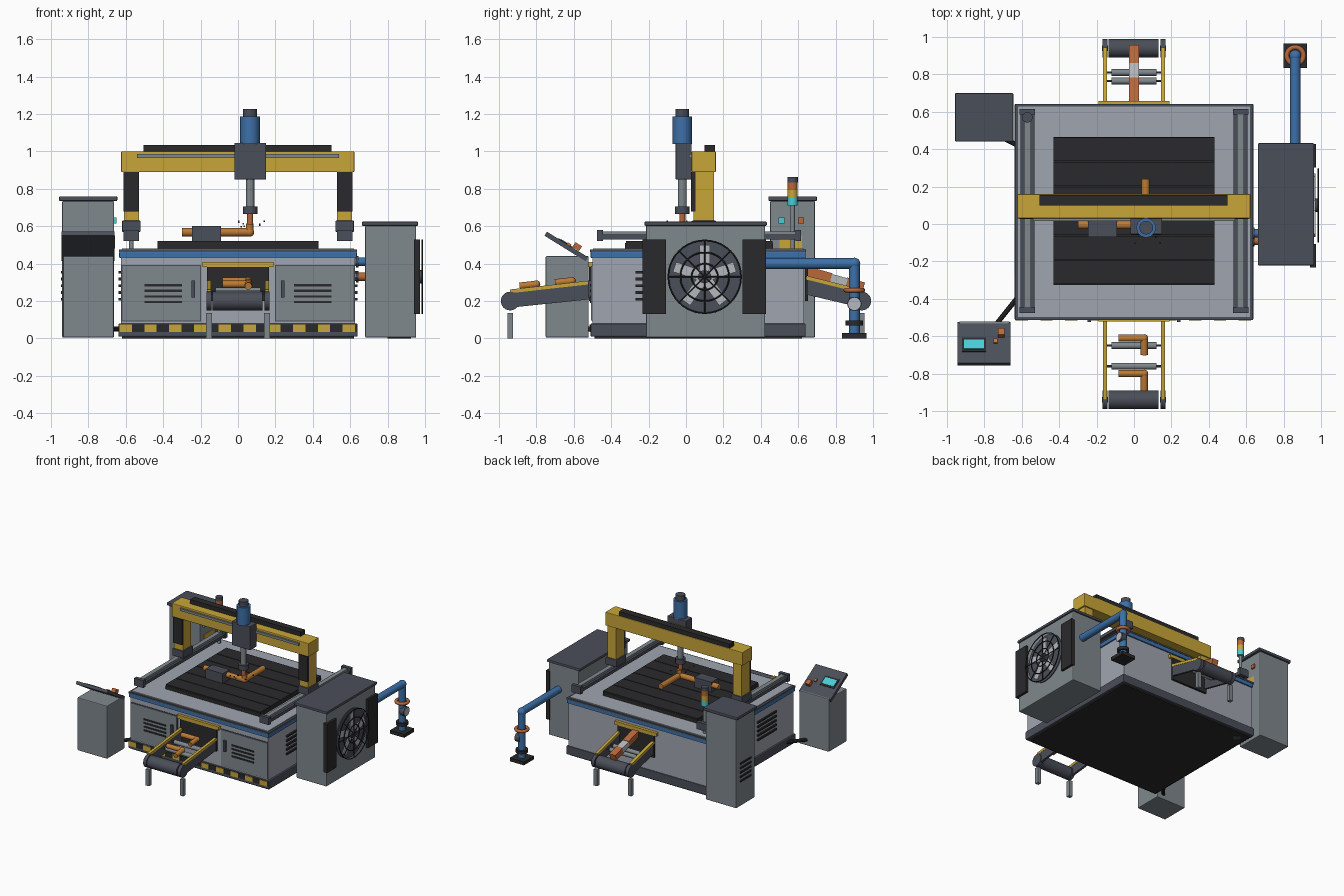
import bpy, math, random
from mathutils import Vector

cube = bpy.data.objects.get("Cube")
if cube:
    bpy.data.objects.remove(cube, do_unlink=True)


def material(name, code):
    srgb = [int(code[i:i + 2], 16) / 255 for i in (0, 2, 4)]
    colour = [c / 12.92 if c < .04 else ((c + .055) / 1.055) ** 2.4 for c in srgb] + [1]
    mat = bpy.data.materials.new(name)
    mat.use_nodes = True
    mat.diffuse_color = colour
    mat.node_tree.nodes["Principled BSDF"].inputs["Base Color"].default_value = colour
    return mat


light = material("light grey", "A0A5AF")
grey = material("mid grey", "80888D")
dark = material("dark grey", "4A4E58")
black = material("black", "2A2A2C")
yellow = material("safety yellow", "C9A638")
blue = material("blue", "3D70A8")
copper = material("copper", "BC7A34")
rust = material("red copper", "B8683A")
cyan = material("cyan", "4ACBD6")
silver = material("silver", "B4B8BE")


def finish(name, mat, bevel=0):
    obj = bpy.context.object
    obj.name = name
    obj.data.materials.append(mat)
    if bevel:
        bpy.ops.object.transform_apply(location=False, rotation=False, scale=True)
        mod = obj.modifiers.new("soft edge", "BEVEL")
        mod.width, mod.segments = bevel, 2
    return obj


def box(name, mat, x0, x1, y0, y1, z0, z1, bevel=0):
    bpy.ops.mesh.primitive_cube_add(size=1, location=((x0 + x1) / 2, (y0 + y1) / 2, (z0 + z1) / 2))
    bpy.context.object.scale = (x1 - x0, y1 - y0, z1 - z0)
    return finish(name, mat, bevel)


def bar(name, mat, start, end, width, thick):
    """Box running between two points."""
    a, b = Vector(start), Vector(end)
    bpy.ops.mesh.primitive_cube_add(size=1, location=(a + b) / 2)
    obj = bpy.context.object
    obj.rotation_euler = (b - a).to_track_quat("Y", "Z").to_euler()
    obj.scale = (width, (b - a).length, thick)
    return finish(name, mat)


def rod(name, mat, start, end, radius, sides=24):
    """Cylinder running between two points."""
    a, b = Vector(start), Vector(end)
    bpy.ops.mesh.primitive_cylinder_add(vertices=sides, radius=radius, depth=(b - a).length, location=(a + b) / 2)
    bpy.context.object.rotation_euler = (b - a).to_track_quat("Z", "Y").to_euler()
    obj = finish(name, mat)
    bpy.ops.object.shade_smooth_by_angle()
    return obj


def ball(name, mat, centre, radius):
    bpy.ops.mesh.primitive_uv_sphere_add(segments=20, ring_count=12, radius=radius, location=centre)
    bpy.ops.object.shade_smooth()
    return finish(name, mat)


def ring(name, mat, centre, radius, tube, turn=0):
    bpy.ops.mesh.primitive_torus_add(location=centre, rotation=(0, turn, 0), major_radius=radius,
                                     minor_radius=tube, major_segments=40, minor_segments=8)
    bpy.ops.object.shade_smooth()
    return finish(name, mat)


def elbow_pipe(name, mat, start, corner, end, radius):
    rod(name + "_run", mat, start, corner, radius)
    rod(name + "_branch", mat, corner, end, radius)
    ball(name + "_elbow", mat, corner, radius * 1.1)


# Machine body with skirt, coloured band and table top
box("underside", black, -.62, .62, -.49, .62, 0, .02)
box("base_skirt", dark, -.64, .64, -.51, .64, .01, .08, .006)
box("body", light, -.625, .625, -.5, .63, .08, .43)
box("blue_band", blue, -.635, .635, -.51, .64, .43, .465, .005)
box("top_rim", dark, -.637, .637, -.512, .642, .462, .475)
box("table_top", light, -.62, .62, -.497, .627, .47, .482)
box("hazard_band", black, -.635, .635, -.514, -.5, .035, .075)
for i in range(10):
    x = -.6 + i * .1325
    box("hazard_stripe", yellow, x - .033, x + .033, -.517, -.5, .035, .075)
for x in (-.55, .55):
    for y in (-.42, .55):
        rod("foot", dark, (x, y, 0), (x, y, .03), .03)

# Slatted bed
box("bed", black, -.43, .43, -.325, .465, .48, .51)
for i in range(6):
    y = -.325 + i * .79 / 6
    box("bed_slat", black, -.43, .43, y + .003, y + .129, .505, .52)

# Front doors with louvres and handles; side louvres
for s in (-1, 1):
    box("door_frame", dark, s * .41 - .213, s * .41 + .213, -.503, -.49, .09, .392)
    box("door", grey, s * .41 - .208, s * .41 + .208, -.508, -.49, .095, .387)
    box("door_handle", dark, s * .24 - .009, s * .24 + .009, -.525, -.5, .22, .31)
    for i in range(4):
        z = .195 + i * .03
        box("door_louvre", black, s * .4 - .1, s * .4 + .1, -.514, -.5, z - .006, z + .006)
    for i in range(5):
        z = .21 + i * .036
        box("side_louvre", black, s * .63 - .008, s * .63 + .008, -.27, -.03, z - .007, z + .007)

# Linear rails, gantry columns and feet
for s in (-1, 1):
    x = s * .57
    box("rail_bed", dark, x - .037, x + .037, -.46, .6, .53, .555)
    box("rail_guide", grey, x - .018, x + .018, -.46, .6, .55, .573)
    for y in (-.46, .6):
        box("rail_end", dark, x - .042, x + .042, y - .015, y + .015, .52, .58)
    box("gantry_foot", dark, x - .05, x + .05, .03, .16, .57, .63, .005)
    box("gantry_column", yellow, x - .04, x + .04, .04, .15, .63, .9)
    box("column_cover", black, x - .041, x + .041, .028, .05, .68, .89)
box("gantry_beam", yellow, -.625, .622, .03, .16, .89, 1, .004)
box("cable_chain", black, -.505, .5, .1, .155, 1, 1.035)
box("beam_guide", grey, -.54, .54, .015, .03, .965, .985)

# Tool head
box("tool_slide", dark, -.02, .15, -.055, .03, .85, 1.045, .004)
sx, sy = .065, -.02
for name, mat, low, high, radius in (
        ("motor_cap", dark, 1.18, 1.227, .037), ("motor", blue, 1.04, 1.187, .053),
        ("spindle", grey, .69, .86, .023), ("chuck", dark, .665, .705, .039),
        ("nozzle", rust, .61, .67, .016)):
    rod(name, mat, (sx, sy, low), (sx, sy, high), radius, 12)

# Workpiece held by a clamp, with chips
elbow_pipe("workpiece", copper, (-.3, -.005, .568), (.062, -.005, .568), (.062, .24, .568), .022)
rod("workpiece_stub", copper, (.062, -.005, .568), (.062, -.005, .615), .02)
box("clamp", dark, -.245, -.09, -.07, .02, .52, .6)
random.seed(4)
for i in range(8):
    x, y, z = sx + random.uniform(-.08, .08), sy + random.uniform(-.09, .09), random.uniform(.59, .64)
    box("chip", random.choice((rust, black)), x, x + .008, y, y + .008, z, z + .008)

# Conveyors at front and back
for s, y_in, z_in in ((-1, -.51, .25), (1, .645, .275)):
    y_out = s * .94
    box("conveyor_mouth", black, -.165, .165, y_in - .008, y_in + .008, .2, .385)
    box("mouth_hood", yellow, -.19, .19, y_in - .012, y_in + .012, .382, .41)
    rod("end_drum", dark, (-.135, y_out, .2), (.132, y_out, .2), .05)
    for x in (-.155, .155):
        bar("conveyor_side", dark, (x, y_in, z_in), (x, y_out, .205), .018, .08)
        bar("conveyor_edge", yellow, (x, y_in, z_in + .05), (x, y_out, .252), .022, .02)
        rod("drum_cap", dark, (x - .014, y_out, .2), (x + .014, y_out, .2), .05)
        box("conveyor_leg", grey, x - .015, x + .015, y_out - .015, y_out + .015, 0, .135)
    for y in ((-.65, -.76) if s < 0 else (.765, .81)):
        z = .2 + (z_in - .2) * (y - y_out) / (y_in - y_out) + .02
        rod("roller", grey, (-.12, y, z), (.12, y, z), .018, 16)
        rod("roller_axle", dark, (-.15, y, z), (.15, y, z), .006, 8)
for y, z in ((-.61, .308), (-.8, .29)):
    elbow_pipe("finished_elbow", copper, (-.082, y, z), (.055, y, z), (.055, y - .09, z - .01), .019)
a, b = Vector((0, .65, .36)), Vector((0, .95, .275))
for name, mat, t0, t1 in (("joint_inner", rust, 0, .42), ("joint_middle", silver, .4, .7), ("joint_outer", rust, .68, 1)):
    bar(name, mat, a.lerp(b, t0), a.lerp(b, t1), .055, .05 if mat == rust else .042)

# Electrical cabinet at the rear left
box("cabinet", grey, -.94, -.662, .45, .69, .005, .735, .006)
box("cabinet_lid", dark, -.957, -.645, .44, .7, .735, .76, .006)
box("cabinet_label", yellow, -.665, -.658, .5, .62, .48, .55)
for y, mat in ((.51, cyan), (.615, rust)):
    box("cabinet_lamp", mat, -.665, -.65, y - .016, y + .016, .615, .648)
for i in range(5):
    z = .21 + i * .036
    box("cabinet_louvre", black, -.947, -.93, .5, .64, z - .007, z + .007)
rod("cabinet_cable", black, (-.7, .46, .05), (-.62, .42, .05), .014, 10)

# Stacked signal light
tx, ty = -.57, .57
for name, mat, low, high, radius in (
        ("signal_pole", grey, .48, .71, .012), ("signal_cyan", cyan, .71, .755, .027),
        ("signal_yellow", yellow, .755, .795, .027), ("signal_red", rust, .795, .835, .027),
        ("signal_cap", dark, .835, .862, .028)):
    rod(name, mat, (tx, ty, low), (tx, ty, high), radius)

# Operator console with sloped panel


def on_panel(x, y, lift=0):
    return (x, y + lift * .53, .56 - (y + .75) * .62 + lift * .85)


box("console", grey, -.935, -.665, -.75, -.52, .005, .44, .006)
bar("console_panel", dark, on_panel(-.802, -.75), on_panel(-.802, -.53), .285, .025)
bar("screen_frame", black, on_panel(-.855, -.69, .013), on_panel(-.855, -.615, .013), .13, .006)
bar("screen", cyan, on_panel(-.855, -.677, .016), on_panel(-.855, -.627, .016), .106, .006)
bar("stop_button", rust, on_panel(-.71, -.615, .03), on_panel(-.71, -.58, .03), .036, .03)
bar("small_button", copper, on_panel(-.74, -.645, .016), on_panel(-.74, -.625, .016), .02, .014)
rod("console_cable", black, (-.74, -.54, .05), (-.62, -.39, .05), .014, 10)

# Cooling unit on the right with fan and grilles
box("cooler", grey, .68, .953, -.213, .423, .005, .605, .006)
box("cooler_lid", dark, .662, .963, -.222, .432, .602, .625, .006)
for y in (-.17, .365):
    box("cooler_grille", black, .94, .972, y - .063, y + .063, .13, .53)
fan = Vector((.95, .1, .33))
out = Vector((1, 0, 0))
rod("fan_plate", dark, fan, fan + out * .01, .195, 40)
rod("fan_hub", dark, fan, fan + out * .035, .035)
for i in range(5):
    turn = math.radians(90 + 72 * i)
    ray = Vector((0, math.cos(turn), math.sin(turn)))
    blade = bar("fan_blade", silver, fan + ray * .03 + out * .016, fan + ray * .17 + out * .016, .055, .006)
    blade.rotation_euler = (turn - math.pi / 2, 0, 0)
    blade.scale = (.008, .055, .14)
for radius in (.07, .13, .195):
    ring("fan_guard_ring", black, fan + out * .035, radius, .004, math.pi / 2)
for i in range(4):
    turn = math.radians(45 * i)
    ray = Vector((0, math.cos(turn), math.sin(turn))) * .195
    rod("fan_guard_spoke", black, fan - ray + out * .035, fan + ray + out * .035, .003, 6)
for y, z, mat in ((-.05, .41, blue), (-.09, .33, rust)):
    rod("coolant_hose", mat, (.61, y, z), (.69, y, z), .022)
    rod("hose_collar", dark, (.63, y, z), (.645, y, z), .03)

# Blue standpipe with collar, gauge and floor flange
px, py = .862, .9
elbow_pipe("standpipe", blue, (px, .41, .4), (px, py, .4), (px, py, .02), .029)
ring("valve_ring", rust, (px, py, .258), .045, .013)
rod("gauge_rim", dark, (px, py, .185), (px + .04, py, .185), .038)
rod("gauge_face", silver, (px + .04, py, .185), (px + .044, py, .185), .033)
rod("pipe_flange", black, (px, py, .07), (px, py, .095), .046)
box("floor_plate", black, px - .064, px + .064, py - .065, py + .065, 0, .028)
